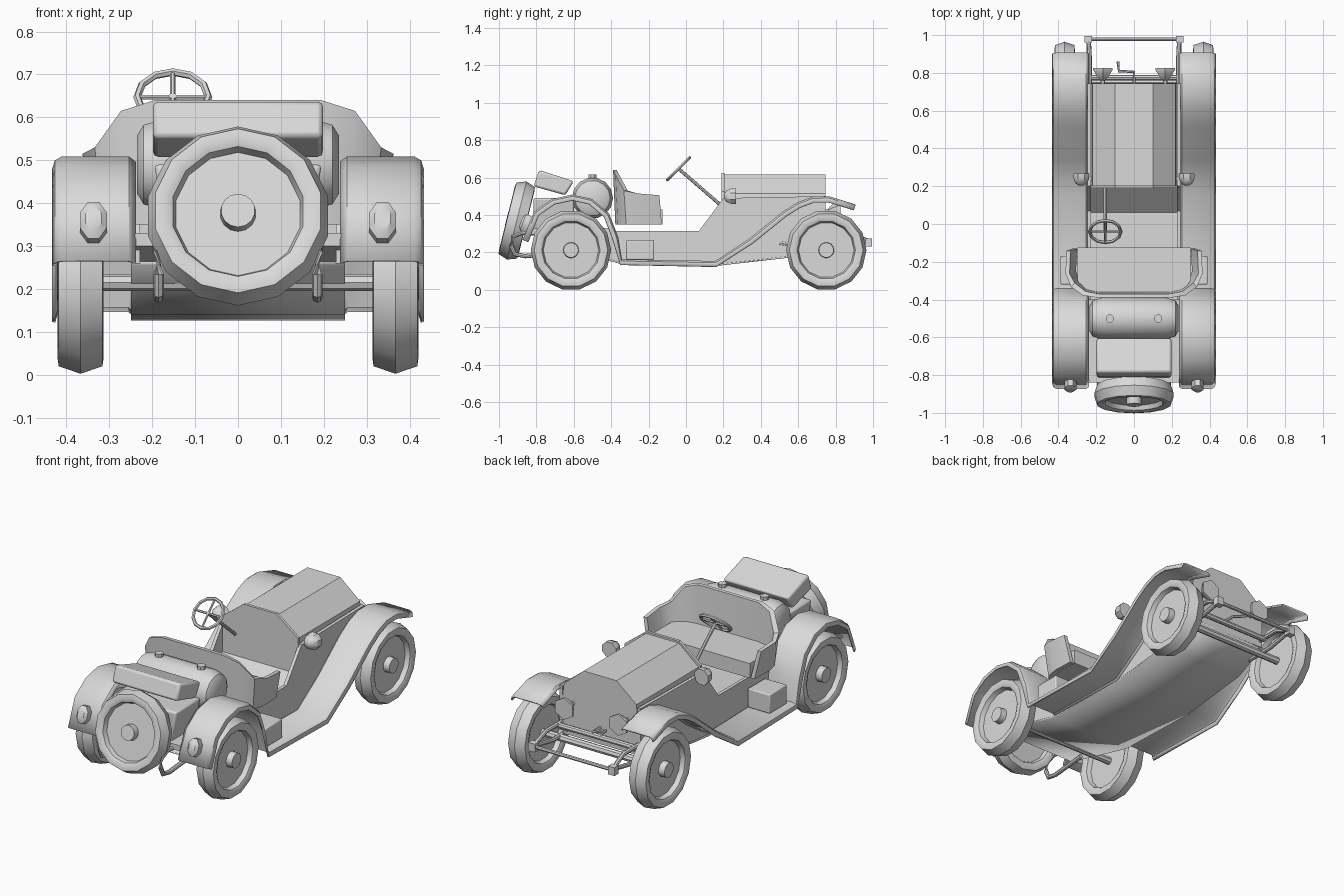
import bpy, bmesh
from math import radians, cos, sin, pi
from mathutils import Vector, Matrix

if "Cube" in bpy.data.objects:
    bpy.data.objects.remove(bpy.data.objects["Cube"])

grey = bpy.data.materials.new("plain_grey")
grey.use_nodes = True
grey.diffuse_color = (0.7, 0.7, 0.7, 1)
grey.node_tree.nodes["Principled BSDF"].inputs["Base Color"].default_value = (0.7, 0.7, 0.7, 1)


def finish(ob, name, mirror=False, thick=0, bevel=0):
    """Name, colour and shade a part, with optional modifiers."""
    ob.name = name
    ob.data.materials.append(grey)
    bpy.ops.object.select_all(action='DESELECT')
    ob.select_set(True)
    bpy.context.view_layer.objects.active = ob
    bpy.ops.object.shade_smooth_by_angle(angle=radians(35))
    if thick:
        m = ob.modifiers.new("thickness", 'SOLIDIFY')
        m.thickness, m.offset = thick, 0
    if bevel:
        m = ob.modifiers.new("round_edges", 'BEVEL')
        m.width, m.segments = bevel, 2
    if mirror:
        m = ob.modifiers.new("mirror", 'MIRROR')
        m.use_mirror_merge = False
    return ob


def loft(name, rings, closed=True, caps=True, **kw):
    """Skin a list of point rings."""
    bm = bmesh.new()
    rows = [[bm.verts.new(p) for p in ring] for ring in rings]
    n = len(rows[0])
    for a, b in zip(rows, rows[1:]):
        for i in range(n if closed else n - 1):
            j = (i + 1) % n
            bm.faces.new((a[i], a[j], b[j], b[i]))
    if closed and caps:
        bm.faces.new(rows[0])
        bm.faces.new(rows[-1])
    bmesh.ops.recalc_face_normals(bm, faces=bm.faces)
    me = bpy.data.meshes.new(name)
    bm.to_mesh(me)
    bm.free()
    ob = bpy.data.objects.new(name, me)
    bpy.context.collection.objects.link(ob)
    return finish(ob, name, **kw)


def lathe(name, profile, place, sides=14, **kw):
    """Turn (radius, height) points about local z, then place."""
    def ring(r, h):
        turns = [2 * pi * (i + 0.5) / sides for i in range(sides)]
        return [place @ Vector((r * cos(a), r * sin(a), h)) for a in turns]
    return loft(name, [ring(r, h) for r, h in profile], **kw)


def tube(name, path, r, sides=8, **kw):
    pts = [Vector(p) for p in path]
    rings = []
    for i, p in enumerate(pts):
        t = pts[min(i + 1, len(pts) - 1)] - pts[max(i - 1, 0)]
        q = t.to_track_quat('Z', 'Y')
        rings.append([p + q @ Vector((r * cos(a), r * sin(a), 0))
                      for a in (2 * pi * k / sides for k in range(sides))])
    return loft(name, rings, **kw)


def prism(name, yz, x0, x1, **kw):
    """Extrude a side outline across x."""
    return loft(name, [[(x, y, z) for y, z in yz] for x in (x0, x1)], **kw)


def at(x, y, z, turn=0, axis='X'):
    return Matrix.Translation((x, y, z)) @ Matrix.Rotation(radians(turn), 4, axis)


# Wheels, axles and the leaning spare
WHEEL = [(.04, .055), (.042, .02), (.148, .02), (.156, .045), (.175, .054), (.197, .051),
         (.215, 0), (.197, -.051), (.175, -.054), (.156, -.045), (.148, -.02), (.04, -.02)]
for name, y in (("tail", -.615), ("nose", .75)):
    lathe(name + "_wheel", WHEEL, at(.367, y, .212, 90, 'Y'), mirror=True)
    tube(name + "_axle", [(-.36, y, .215), (.36, y, .215)], .02)
lathe("spare_wheel", WHEEL, at(0, -.905, .37, 76))

# Fenders and running board in one sweeping strip
sweep = [(-.87, .265), (-.81, .414), (-.714, .482), (-.607, .505), (-.505, .482),
         (-.414, .404), (-.366, .28), (-.345, .16), (.158, .15), (.34, .27), (.52, .415),
         (.6, .465), (.68, .494), (.767, .495), (.906, .452)]
rings = []
for i, (y, z) in enumerate(sweep):
    a, b = sweep[max(i - 1, 0)], sweep[min(i + 1, len(sweep) - 1)]
    n = Vector((0, a[1] - b[1], b[0] - a[0])).normalized()
    rings.append([Vector((x, y, z)) - n * d for x, d in
                  ((.24, .012), (.255, 0), (.41, 0), (.424, .008), (.43, .028))])
loft("fender", rings, closed=False, mirror=True, thick=.008)

# Body: side walls, underside pan, floor, tail deck
wall = [(-.8, .26), (-.36, .145), (.15, .13), (.55, .175), (.745, .26), (.745, .5),
        (.2, .49), (.07, .315), (-.8, .315)]
prism("side_wall", wall, .228, .246, mirror=True)
loft("underside_pan", [[(-.25, y, z), (.25, y, z)] for y, z in wall[:5]],
     closed=False, thick=.008)
prism("cockpit_floor", [(-.4, .2), (.06, .2), (.2, .34), (.2, .3), (.06, .17), (-.4, .17)],
      -.23, .23)
prism("tail_deck", [(-.84, .3), (-.84, .33), (-.4, .33), (-.4, .2)], -.24, .24)

# Hood, with a slightly larger cowl band at its cockpit end
def hood_ring(y, g=0):
    half = [(.1, .615 + g), (.22 + g, .515 + g), (.23 + g, .42), (.225, .24)]
    return [(x, y, z) for x, z in half] + [(-x, y, z) for x, z in reversed(half)]


loft("hood", [hood_ring(.2), hood_ring(.745)])
loft("cowl_band", [hood_ring(.19, .01), hood_ring(.205, .01)])

# Seat: wraparound shell and cushion
half = [(.325, -.13, .505, 1.1), (.33, -.25, .515, 1.1), (.315, -.32, .53, 1.06),
        (.265, -.365, .615, 1.03), (.195, -.378, .64, 1)]
stations = half + [(-x, y, z, f) for x, y, z, f in reversed(half)]
rings = []
for x, y, z, f in stations:
    b = y + (.02 if y < -.3 else 0)
    rings.append([(x * .93, b, .35), (x, y, .35), (x * f, y - .012, z),
                  (x * f * .94, b - .012, z)])
loft("seat_shell", rings)
loft("seat_cushion", [[(-.3, -.125, z), (.3, -.125, z), (.3, -.3, z), (.25, -.365, z),
                       (-.25, -.365, z), (-.3, -.3, z)] for z in (.35, .43)])

# Fuel tank with two filler caps
lathe("fuel_tank", [(.07, -.235), (.095, -.22), (.11, -.17), (.11, .17), (.095, .22), (.07, .235)],
      at(0, -.5, .49, 90, 'Y'))
lathe("filler_cap", [(.022, .59), (.022, .615)], at(.128, -.5, 0), sides=8, mirror=True)

# Luggage
prism("tilted_trunk", [(-.785, .64), (-.6, .58), (-.645, .505), (-.815, .553)], -.198, .198,
      bevel=.012)
loft("lower_trunk", [[(-w, -.815, z), (w, -.815, z), (w, -.6, z), (-w, -.6, z)]
                     for w, z in ((.165, .31), (.195, .49))], bevel=.01)
prism("toolbox", [(-.32, .16), (-.32, .265), (-.17, .265), (-.17, .16)], .255, .39,
      mirror=True, bevel=.006)

# Steering wheel, spokes and column
hub = at(-.152, -.04, .647, 45)
bpy.ops.mesh.primitive_torus_add(major_segments=12, minor_segments=6,
                                 major_radius=.083, minor_radius=.009)
rim = bpy.context.object
rim.data.transform(hub)
finish(rim, "steering_rim")
for axis in (Vector((.08, 0, 0)), Vector((0, .08, 0))):
    tube("steering_spoke", [hub @ -axis, hub @ axis], .006, 6)
tube("steering_column", [hub @ Vector((0, 0, .005)), (-.152, .2, .44)], .009)

# Lamps
LAMP = [(.012, -.035), (.03, -.02), (.06, .02), (.06, .03)]
lathe("headlamp", LAMP, at(.165, .795, .42, -90), sides=6, mirror=True)
tube("headlamp_stalk", [(.165, .74, .42), (.165, .79, .42)], .012, 6, mirror=True)
lathe("side_lamp", [(.012, -.04), (.032, -.028), (.045, 0), (.045, .025)],
      at(.28, .243, .5, -90), sides=8, mirror=True)
tube("side_lamp_stalk", [(.22, .24, .48), (.28, .24, .49)], .008, 6, mirror=True)
lathe("tail_lamp", [(.034, -.03), (.034, .01), (.02, .022)],
      at(.337, -.862, .357, 70) @ Matrix.Diagonal((1, 1.45, 1, 1)), sides=8, mirror=True)

# Tail springs, nose springs and crossbars
tube("tail_spring", [(.185, -.8, .3), (.185, -.88, .305), (.185, -.925, .285),
                     (.185, -.935, .235), (.185, -.915, .19), (.185, -.86, .18),
                     (.185, -.65, .2)], .012, mirror=True)
tube("nose_spring", [(.24, .5, .25), (.24, .65, .225), (.24, .82, .225), (.24, .975, .255)],
     .012, mirror=True)
tube("frame_horn", [(.235, .7, .3), (.235, .88, .3), (.24, .975, .26)], .012, mirror=True)
prism("horn_end", [(.96, .23), (.96, .275), (.995, .275), (.995, .23)], .222, .262, mirror=True)
tube("nose_crossbar", [(-.24, .978, .252), (.24, .978, .252)], .01)
tube("inner_crossbar", [(-.24, .775, .295), (.24, .775, .295)], .015)

# Starting crank
tube("starting_crank", [(0, .74, .33), (0, .805, .33), (-.08, .81, .36), (-.085, .86, .36)], .008, 6)
